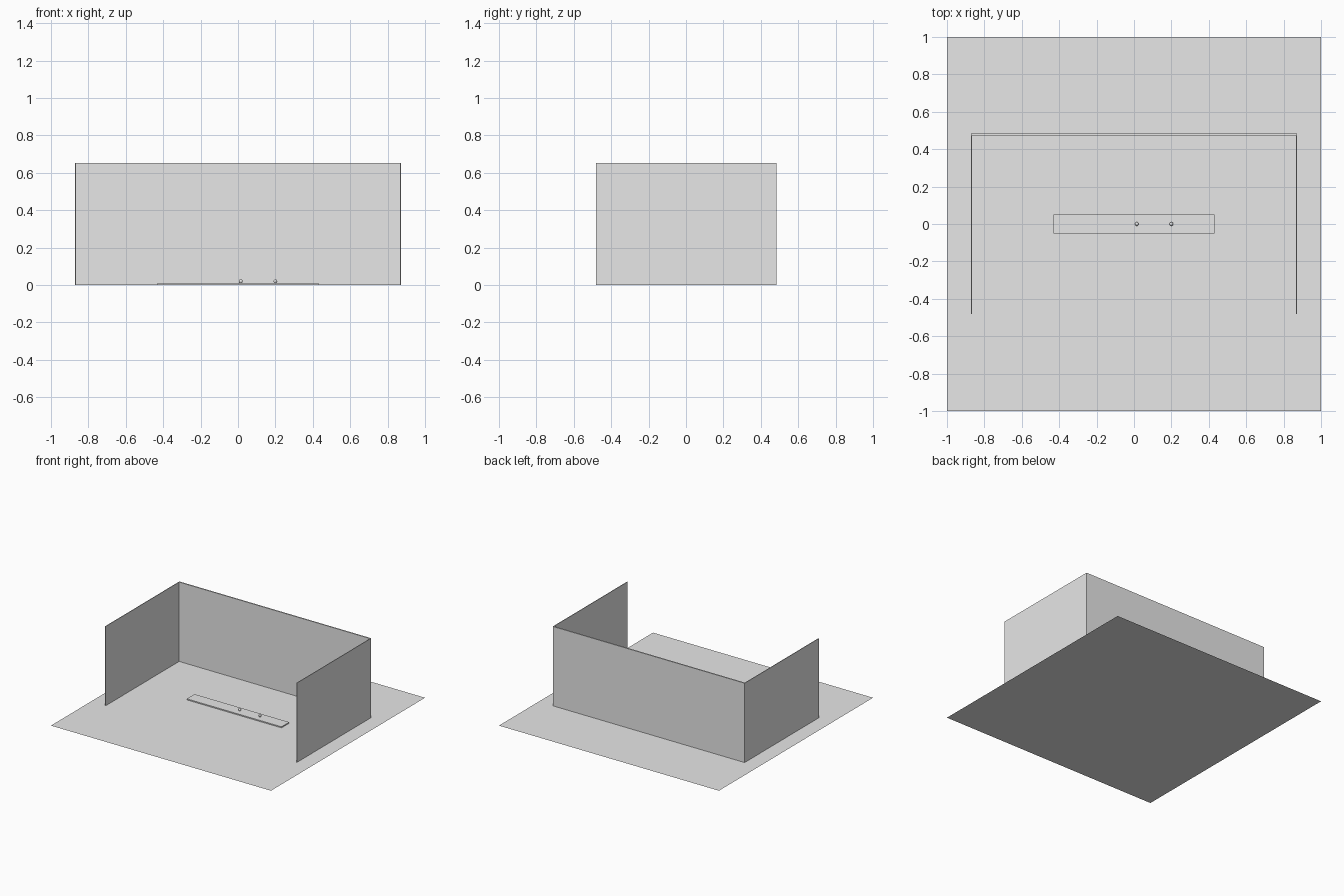
import bpy

if "Cube" in bpy.data.objects:
    bpy.data.objects.remove(bpy.data.objects["Cube"])

# one plain grey for the whole set
grey = bpy.data.materials.new("light grey")
grey.diffuse_color = (0.8, 0.8, 0.8, 1)
grey.use_nodes = True
grey.node_tree.nodes["Principled BSDF"].inputs["Base Color"].default_value = grey.diffuse_color


def finish(name):
    ob = bpy.context.object
    ob.name = name
    ob.data.materials.append(grey)
    return ob


def box(name, x0, x1, y0, y1, z0, z1):
    bpy.ops.mesh.primitive_cube_add(
        size=1, location=((x0 + x1) / 2, (y0 + y1) / 2, (z0 + z1) / 2))
    bpy.context.object.scale = (x1 - x0, y1 - y0, z1 - z0)
    bpy.ops.object.transform_apply(location=False, rotation=False, scale=True)
    return finish(name)


# floor sheet
bpy.ops.mesh.primitive_plane_add(size=2)
finish("floor")

# three thin walls, open at the front
H = 0.652
box("back_wall", -0.872, 0.872, 0.474, 0.484, 0, H)
for name, s in (("left_wall", -1), ("right_wall", 1)):
    x = s * 0.8695
    box(name, x - 0.0025, x + 0.0025, -0.48, 0.474, 0, H)

# low strip in the middle of the floor
box("floor_strip", -0.43, 0.43, -0.05, 0.05, 0.001, 0.01)

# two small beads resting on the strip
for i, x in enumerate((0.015, 0.2)):
    bpy.ops.mesh.primitive_uv_sphere_add(
        segments=24, ring_count=12, radius=0.01, location=(x, 0, 0.02))
    bpy.ops.object.shade_smooth()
    finish(f"bead_{i + 1}")
